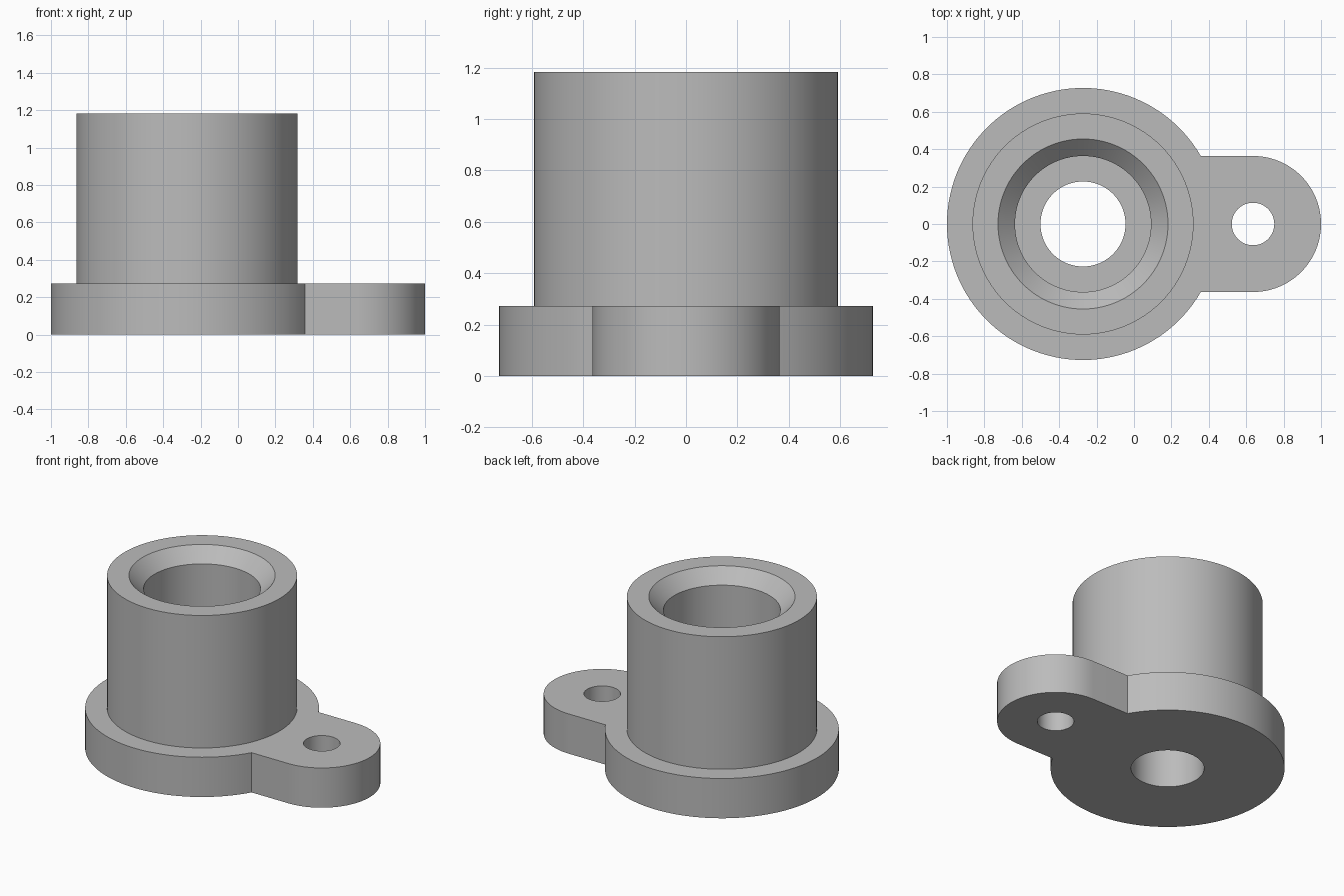
import bpy, bmesh
from math import sin, cos, pi, acos, asin

cube = bpy.data.objects.get("Cube")
if cube:
    bpy.data.objects.remove(cube, do_unlink=True)

U = 1 / 22                      # one drawing unit
HUB_X, LUG_X = -6 * U, 14 * U   # axes of the hub and of the lug hole
FLANGE_R, LUG_R, FLANGE_H = 16 * U, 8 * U, 6 * U
TOP = 26 * U
SEGS = 96

grey = bpy.data.materials.new("plain_grey")
grey.use_nodes = True
COLOUR = (0.5, 0.5, 0.5, 1)
grey.diffuse_color = COLOUR
grey.node_tree.nodes["Principled BSDF"].inputs["Base Color"].default_value = COLOUR


def arc(cx, r, a0, a1, n):
    return [(cx + r * cos(a0 + (a1 - a0) * i / n), r * sin(a0 + (a1 - a0) * i / n))
            for i in range(n + 1)]


def make_object(name, bm):
    bmesh.ops.recalc_face_normals(bm, faces=bm.faces)
    mesh = bpy.data.meshes.new(name)
    bm.to_mesh(mesh)
    bm.free()
    obj = bpy.data.objects.new(name, mesh)
    bpy.context.collection.objects.link(obj)
    mesh.materials.append(grey)
    return obj


def prism(name, outline, z0, z1):
    bm = bmesh.new()
    face = bm.faces.new([bm.verts.new((x, y, z0)) for x, y in outline])
    top = bmesh.ops.extrude_face_region(bm, geom=[face])["geom"]
    verts = [v for v in top if isinstance(v, bmesh.types.BMVert)]
    bmesh.ops.translate(bm, verts=verts, vec=(0, 0, z1 - z0))
    if not face.is_valid or len(bm.faces) < len(outline) + 2:
        bm.faces.new([v for v in bm.verts if abs(v.co.z - z0) < 1e-6])
    return make_object(name, bm)


def drill(obj, x, r):
    ring = arc(x, r, 0, 2 * pi, SEGS)[:-1]
    cutter = prism("hole_cutter", ring, -0.1, FLANGE_H + 0.1)
    cutter.hide_render = True
    mod = obj.modifiers.new("hole", "BOOLEAN")
    mod.operation, mod.solver, mod.object = "DIFFERENCE", "EXACT", cutter
    select(obj)
    bpy.ops.object.modifier_apply(modifier=mod.name)
    bpy.data.objects.remove(cutter, do_unlink=True)


def select(obj):
    bpy.ops.object.select_all(action="DESELECT")
    obj.select_set(True)
    bpy.context.view_layer.objects.active = obj


# Flange: round plate running into a rounded lug, with two through holes
join = asin(LUG_R / FLANGE_R)
outline = arc(HUB_X, FLANGE_R, join, 2 * pi - join, SEGS)
outline += arc(LUG_X, LUG_R, -pi / 2, pi / 2, SEGS // 2)
flange = prism("flange", outline, 0, FLANGE_H)
drill(flange, HUB_X, 5 * U)
drill(flange, LUG_X, 2.5 * U)

# Sleeve: turned wall with a chamfered bore, standing on the flange
profile = [(13 * U, FLANGE_H), (13 * U, TOP), (10 * U, TOP),
           (8 * U, TOP - 2 * U), (8 * U, FLANGE_H)]
bm = bmesh.new()
pts = [bm.verts.new((HUB_X + r, 0, z)) for r, z in profile]
edges = [bm.edges.new(pair) for pair in zip(pts, pts[1:])]
bmesh.ops.spin(bm, geom=pts + edges, cent=(HUB_X, 0, 0), axis=(0, 0, 1),
               angle=2 * pi, steps=SEGS, use_merge=True)
bmesh.ops.remove_doubles(bm, verts=bm.verts, dist=1e-5)
sleeve = make_object("sleeve", bm)

# Smooth round walls, crisp edges
for obj in (flange, sleeve):
    select(obj)
    bpy.ops.object.shade_smooth_by_angle(angle=pi / 7)
